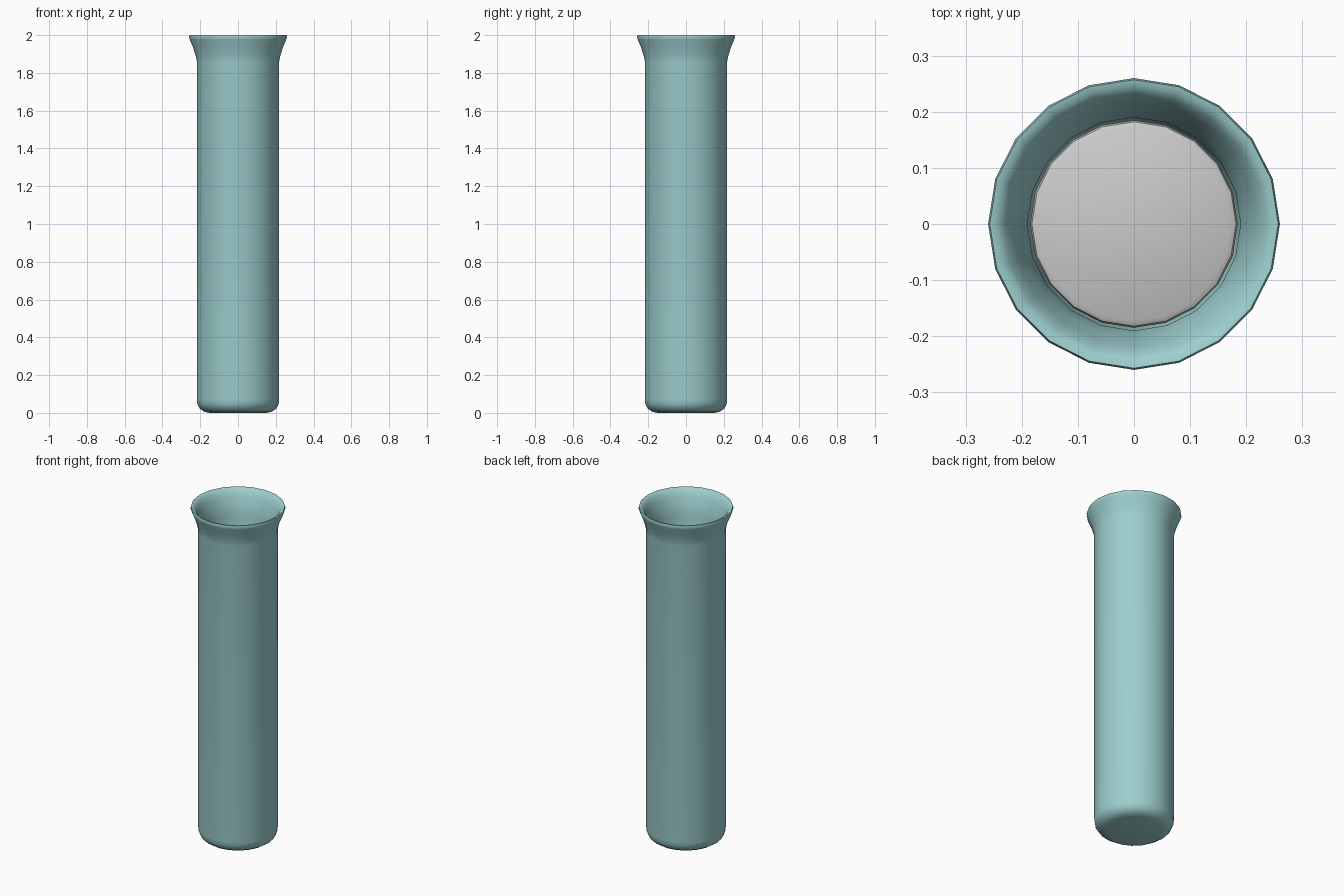
import bpy, bmesh, math

if "Cube" in bpy.data.objects:
    bpy.data.objects.remove(bpy.data.objects["Cube"])

SIDES = 20


def lathe(name, profile, color=None):
    """Spin a (radius, z) profile; radius 0 points become single poles."""
    bm = bmesh.new()
    rings = []
    for r, z in profile:
        n = SIDES if r > 0 else 1
        rings.append([bm.verts.new((r * math.cos(2 * math.pi * i / SIDES),
                                    r * math.sin(2 * math.pi * i / SIDES), z))
                      for i in range(n)])
    for a, b in zip(rings, rings[1:]):
        for i in range(SIDES):
            j = (i + 1) % SIDES
            quad = [a[i % len(a)], a[j % len(a)], b[j % len(b)], b[i % len(b)]]
            bm.faces.new(list(dict.fromkeys(quad)))
    bmesh.ops.recalc_face_normals(bm, faces=bm.faces)
    mesh = bpy.data.meshes.new(name)
    bm.to_mesh(mesh)
    bm.free()
    obj = bpy.data.objects.new(name, mesh)
    bpy.context.collection.objects.link(obj)
    if color:
        mat = bpy.data.materials.new(name + "_colour")
        mat.diffuse_color = color
        mat.use_nodes = True
        mat.node_tree.nodes["Principled BSDF"].inputs["Base Color"].default_value = mat.diffuse_color
        mesh.materials.append(mat)
    bpy.ops.object.select_all(action='DESELECT')
    obj.select_set(True)
    bpy.context.view_layer.objects.active = obj
    bpy.ops.object.shade_smooth_by_angle(angle=math.radians(40))
    return obj


# Glass tube: rounded base, straight wall, flared lip, inner wall and floor
lathe("tube", [
    (0, 0), (0.15, 0), (0.178, 0.006), (0.202, 0.022), (0.215, 0.045), (0.218, 0.07),
    (0.218, 1.86), (0.224, 1.89), (0.238, 1.935), (0.255, 1.975), (0.26, 1.99),
    (0.257, 2.0), (0.246, 1.998), (0.232, 1.985),
    (0.218, 1.955), (0.202, 1.91), (0.19, 1.86),
    (0.188, 0.085), (0.182, 0.06), (0.168, 0.043), (0.14, 0.032), (0, 0.032),
], (0.34, 0.62, 0.62, 1))

# Contents: solid column with softened edges
lathe("liquid", [
    (0, 0.036), (0.14, 0.036), (0.166, 0.047), (0.179, 0.063), (0.185, 0.087),
    (0.185, 0.985), (0.182, 0.995), (0.173, 1.0), (0, 1.0),
])
